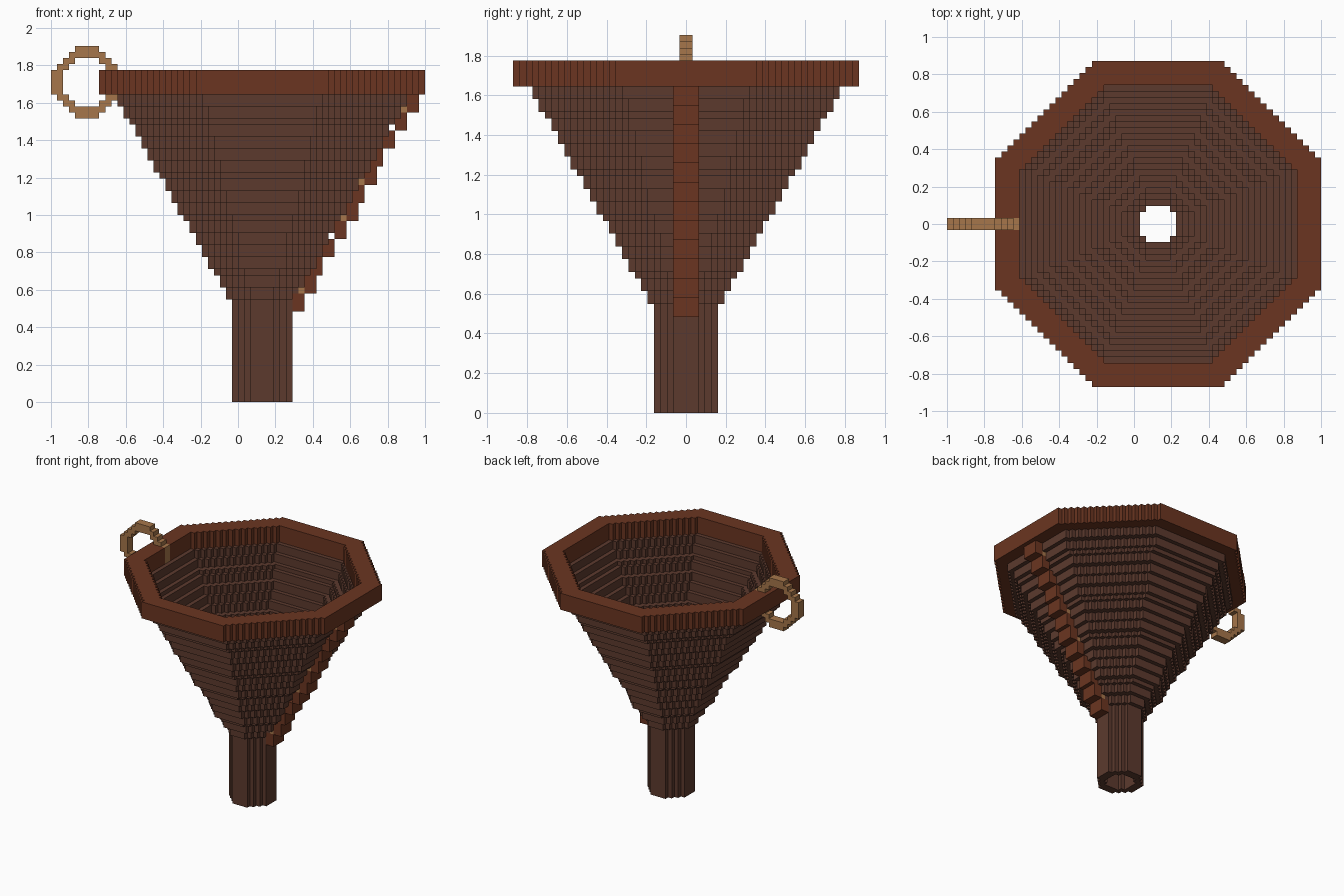
import bpy
import bmesh
from mathutils import Vector

if "Cube" in bpy.data.objects:
    bpy.data.objects.remove(bpy.data.objects["Cube"], do_unlink=True)

UNIT = 2 / 62      # edge of one block
AXIS = 4           # funnel axis, in blocks along x
blocks = {}        # block position -> part name


def corner(v):
    """Distance from the centre to the far side of a block."""
    return v + 1 if v >= 0 else -v


def octagon_ring(outer, inner, inner_flat=None):
    """Block positions between two stepped octagons."""
    def inside(a, b, half, flat):
        return max(a, b) <= half and a + b <= half + flat

    def flat_of(half):
        return int(0.414 * half + 0.4)

    inner_flat = inner_flat or flat_of(inner)
    for i in range(-outer, outer):
        for j in range(-outer, outer):
            a, b = corner(i), corner(j)
            if inside(a, b, outer, flat_of(outer)) and not inside(a, b, inner, inner_flat):
                yield i, j


def add_layers(part, bottom, top, outer, inner, inner_flat=None):
    for i, j in octagon_ring(outer, inner, inner_flat):
        for k in range(bottom, top):
            blocks[(AXIS + i, j, k)] = part


# Spout
add_layers("spout", 0, 17, 5, 3, 2)

# Flaring cone, one ring per layer
for n in range(34):
    radius = 6 + int((n + 0.5) * 19 / 34)
    add_layers("cone", 17 + n, 18 + n, radius, radius - 2)

# Stepped rib up the left side
for n, reach in enumerate([7, 9, 10, 12, 14, 16, 17, 19, 20, 22, 24, 26]):
    for i in (reach - 2, reach - 1):
        for j in range(-2, 2):
            for k in range(3):
                blocks[(AXIS + i, j, 15 + 3 * n + k)] = "rib"
    # Small pegs filling some of the gaps behind the rib
    if n in (1, 5, 7, 11):
        for j in range(-2, 2):
            blocks[(AXIS + reach - 3, j, 15 + 3 * n)] = "rib_pegs"

# Rim
add_layers("rim", 51, 55, 27, 23)

# Hanging ring set through the rim
for i, k in octagon_ring(6, 4):
    for j in (-1, 0):
        blocks[(-25 + i, j, 53 + k)] = "hanging_ring"


def material(name, color):
    m = bpy.data.materials.new(name)
    m.use_nodes = True
    m.diffuse_color = color
    bsdf = next(n for n in m.node_tree.nodes if n.type == "BSDF_PRINCIPLED")
    bsdf.inputs["Base Color"].default_value = color
    return m


dark = material("dark brown", (0.107, 0.042, 0.027, 1))
red = material("red brown", (0.147, 0.036, 0.015, 1))
tan = material("tan", (0.381, 0.181, 0.069, 1))

DIRECTIONS = [Vector(d) for d in
              ((1, 0, 0), (-1, 0, 0), (0, 1, 0), (0, -1, 0), (0, 0, 1), (0, 0, -1))]


def build(part, mat):
    """Mesh the exposed faces of all blocks in a part."""
    bm = bmesh.new()
    verts = {}

    def vert(p):
        key = tuple(round(c) for c in p)
        if key not in verts:
            verts[key] = bm.verts.new(Vector(key) * UNIT)
        return verts[key]

    for pos in [p for p, name in blocks.items() if name == part]:
        centre = Vector(pos) + Vector((0.5, 0.5, 0.5))
        for d in DIRECTIONS:
            if tuple(round(c) for c in Vector(pos) + d) in blocks:
                continue
            u = Vector((d.y, d.z, d.x))
            w = d.cross(u)
            bm.faces.new([vert(centre + (d + u * s + w * t) / 2)
                          for s, t in ((1, 1), (-1, 1), (-1, -1), (1, -1))])
    mesh = bpy.data.meshes.new(part)
    bm.to_mesh(mesh)
    bm.free()
    mesh.materials.append(mat)
    bpy.context.collection.objects.link(bpy.data.objects.new(part, mesh))


for part, mat in {"spout": dark, "cone": dark, "rim": red, "rib": red,
                  "rib_pegs": tan, "hanging_ring": tan}.items():
    build(part, mat)
